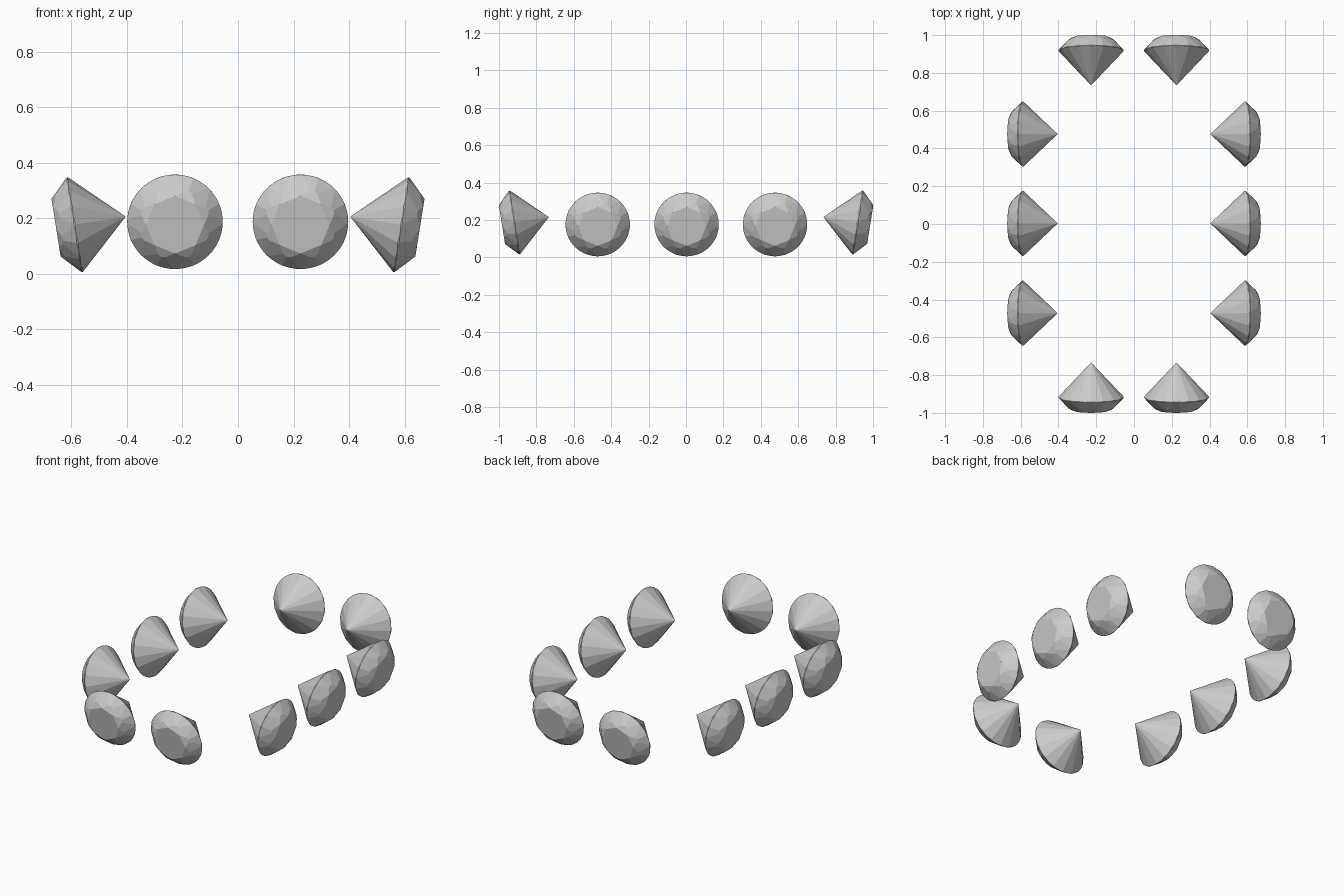
import bpy, bmesh
from math import sin, cos, pi, radians
from mathutils import Vector, Matrix

if "Cube" in bpy.data.objects:
    bpy.data.objects.remove(bpy.data.objects["Cube"])

R, GIRDLE = 0.172, 0.003          # gem radius, half girdle thickness
CROWN, PAVILION = 0.068, 0.186    # table height, culet depth
TABLE = 0.105                     # table corner radius
TILT = radians(9)


def facet_ring(bm, count, offset, p, q):
    """Cut a ring of flat facets whose profile line runs from p to q (radius, height)."""
    nr, nz = q[1] - p[1], p[0] - q[0]
    if nr < 0:
        nr, nz = -nr, -nz
    for i in range(count):
        a = offset + 2 * pi * i / count
        co = Vector((p[0] * cos(a), p[0] * sin(a), p[1]))
        no = Vector((nr * cos(a), nr * sin(a), nz))
        geom = bm.verts[:] + bm.edges[:] + bm.faces[:]
        cut = bmesh.ops.bisect_plane(bm, geom=geom, dist=1e-6, plane_co=co,
                                     plane_no=no, clear_outer=True)
        edges = [e for e in cut['geom_cut'] if isinstance(e, bmesh.types.BMEdge)]
        if len(edges) > 2:
            bmesh.ops.contextual_create(bm, geom=edges)


def brilliant_mesh():
    bm = bmesh.new()
    bmesh.ops.create_cone(bm, cap_ends=True, segments=64, radius1=R, radius2=R,
                          depth=CROWN + PAVILION + 0.02,
                          matrix=Matrix.Translation((0, 0, (CROWN - PAVILION - 0.02) / 2)))
    e = pi / 8
    # crown: main kites, star facets, upper girdle facets
    facet_ring(bm, 8, 0, (R, GIRDLE), (TABLE, CROWN))
    facet_ring(bm, 8, e, (TABLE * cos(e), CROWN), (0.135, 0.047))
    facet_ring(bm, 16, e / 2, (R * cos(e / 2), GIRDLE + 0.001), (0.135 * cos(e / 2), 0.0445))
    # pavilion: mains and long lower girdle facets
    facet_ring(bm, 8, 0, (R, -GIRDLE), (0, -PAVILION))
    facet_ring(bm, 16, e / 2, (R * cos(e / 2), -GIRDLE), (0.03 * cos(e / 2), -0.1545))
    bmesh.ops.remove_doubles(bm, verts=bm.verts[:], dist=2e-5)
    bmesh.ops.recalc_face_normals(bm, faces=bm.faces[:])
    me = bpy.data.meshes.new("brilliant_gem")
    bm.to_mesh(me)
    bm.free()
    return me


gem = brilliant_mesh()


def place(name, x, y, z, heading):
    ob = bpy.data.objects.new(name, gem)
    # lay the gem on its side, table outward and leaning slightly down
    ob.matrix_world = (Matrix.Translation((x, y, z)) @ Matrix.Rotation(heading, 4, 'Z')
                       @ Matrix.Rotation(pi / 2 + TILT, 4, 'Y'))
    bpy.context.collection.objects.link(ob)


# three gems along each long side
for i, y in enumerate((-0.472, 0.003, 0.476)):
    place(f"right_gem_{i + 1}", 0.588, y, 0.1765, 0)
    place(f"left_gem_{i + 1}", -0.588, y, 0.1765, pi)
# two gems at each end
for i, x in enumerate((-0.227, 0.225)):
    place(f"front_gem_{i + 1}", x, -0.917, 0.187, -pi / 2)
    place(f"back_gem_{i + 1}", x, 0.918, 0.187, pi / 2)
